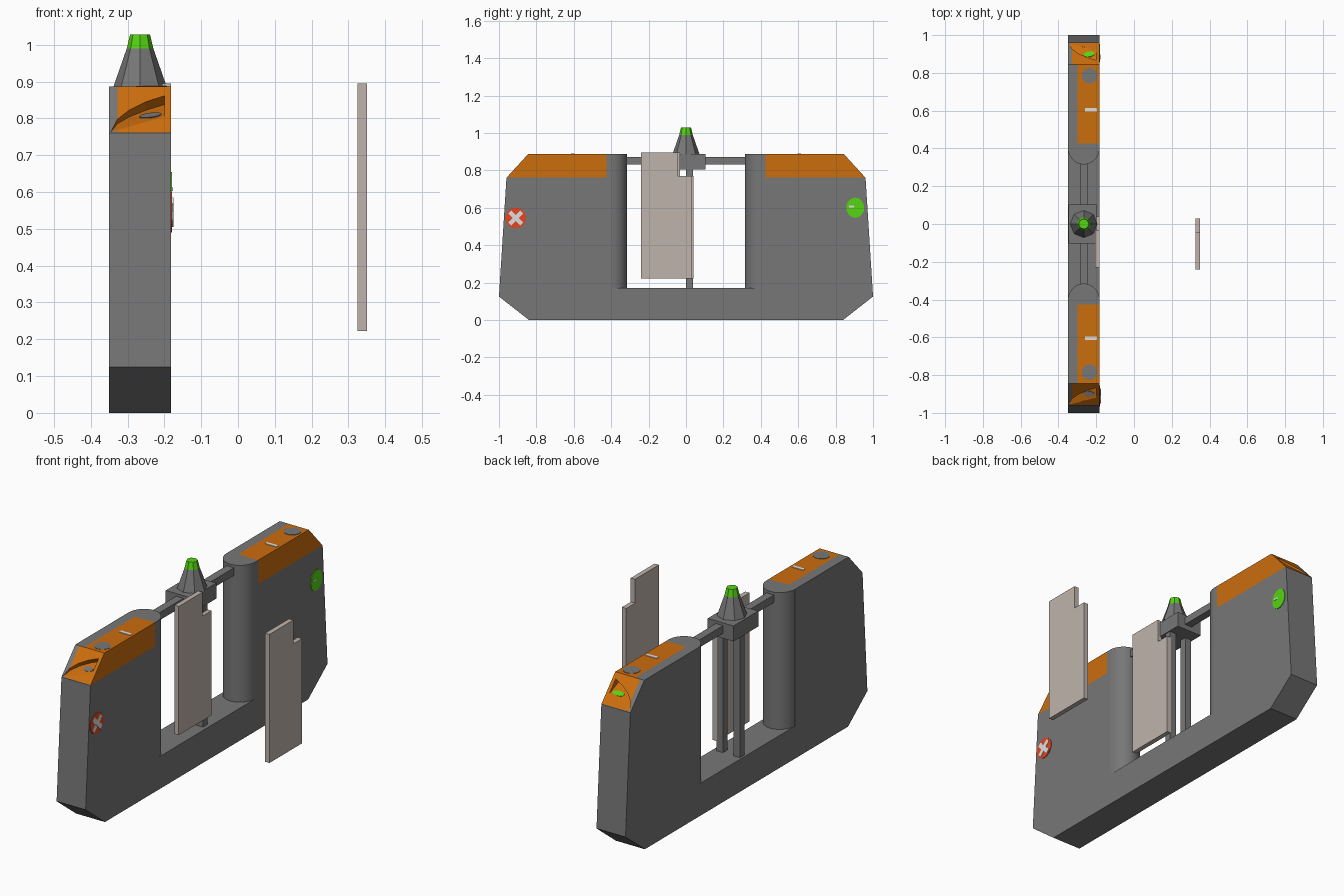
import bpy, bmesh, math
from mathutils import Vector

if "Cube" in bpy.data.objects:
    bpy.data.objects.remove(bpy.data.objects["Cube"])


def material(name, rgb):
    m = bpy.data.materials.new(name)
    m.diffuse_color = (*rgb, 1)
    m.use_nodes = True
    m.node_tree.nodes["Principled BSDF"].inputs["Base Color"].default_value = m.diffuse_color
    return m


GRAY = material("steel gray", (0.185, 0.185, 0.185))
ORANGE = material("orange", (0.60, 0.155, 0.004))
GREEN = material("signal green", (0.09, 0.66, 0.006))
RED = material("signal red", (0.78, 0.06, 0.016))
PANEL = material("warm pale gray", (0.52, 0.455, 0.415))
WHITE = material("off white", (0.75, 0.74, 0.72))

XL, XR = -0.35, -0.182      # sides of the housing
XM = -0.266                 # its middle


def finish(name, bm, mats):
    bmesh.ops.recalc_face_normals(bm, faces=bm.faces[:])
    me = bpy.data.meshes.new(name)
    bm.to_mesh(me)
    bm.free()
    for m in mats:
        me.materials.append(m)
    ob = bpy.data.objects.new(name, me)
    bpy.context.collection.objects.link(ob)
    return ob


def loft_bm(*loops):
    """Closed solid through equal-length loops of 3D points."""
    bm = bmesh.new()
    rings = [[bm.verts.new(p) for p in loop] for loop in loops]
    n = len(rings[0])
    bm.faces.new(rings[0])
    bm.faces.new(rings[-1])
    for a, b in zip(rings, rings[1:]):
        for i in range(n):
            j = (i + 1) % n
            bm.faces.new((a[i], a[j], b[j], b[i]))
    return bm


def prism_x(name, yz, x0, x1, mat):
    return finish(name, loft_bm([(x0, y, z) for y, z in yz], [(x1, y, z) for y, z in yz]), [mat])


def box(name, x0, x1, y0, y1, z0, z1, mat):
    return prism_x(name, [(y0, z0), (y1, z0), (y1, z1), (y0, z1)], x0, x1, mat)


def circle(cu, cv, r, n, r2=None):
    r2 = r if r2 is None else r2
    return [(cu + r * math.cos(2 * math.pi * i / n), cv + r2 * math.sin(2 * math.pi * i / n))
            for i in range(n)]


# Sloped cabinet end: x, distance up the slope, height off the slope
T = Vector((0, -0.115, 0.125)).normalized()
N = Vector((0, 0.125, 0.115)).normalized()


def on_slope(x, t, h, s):
    p = Vector((x, 0.96, 0.76)) + T * t + N * h
    return Vector((p.x, p.y * s, p.z))


def floor_depth(x, t):
    return 0.45 * (t - 0.005 - (x + 0.345) * 0.055 / 0.145)


def cabinet(s, label):
    # Housing with chamfered outer end, cut along the paint edges
    yz = [(0.40, 0), (0.84, 0), (1, 0.125), (0.96, 0.76), (0.845, 0.886), (0.40, 0.886)]
    bm = loft_bm([(XL, y * s, z) for y, z in yz], [(XR, y * s, z) for y, z in yz])
    for co, no in (((0, 0, 0.762), (0, 0, 1)), ((-0.298, 0, 0), (1, 0, 0)),
                   ((-0.327, 0, 0), (1, 0, 0)), ((0, 0.425 * s, 0), (0, 1, 0))):
        bmesh.ops.bisect_plane(bm, geom=bm.verts[:] + bm.edges[:] + bm.faces[:],
                               plane_co=co, plane_no=no, dist=1e-5)
    bmesh.ops.recalc_face_normals(bm, faces=bm.faces[:])
    for f in bm.faces:
        c, n = f.calc_center_median(), f.normal
        if c.z > 0.763 and abs(c.y) > 0.426:
            side = n.x > 0.9
            top = n.z > 0.95 and c.x > -0.298
            slope = abs(n.y) > 0.3 and c.x > -0.327
            f.material_index = int(side or top or slope)
    body = finish(label + "_cabinet", bm, [GRAY, ORANGE])

    # Reader recess carved into the slope
    curve = [(-0.345, 0.005), (-0.328, 0.05), (-0.295, 0.085), (-0.25, 0.115), (-0.2, 0.137)]
    bm = bmesh.new()
    for x, t in curve + [(-0.2, 0.06)]:
        bm.verts.new(on_slope(x, t, 0.02, s))
        bm.verts.new(on_slope(x, t, -floor_depth(x, t), s))
    bmesh.ops.convex_hull(bm, input=bm.verts[:])
    bmesh.ops.dissolve_limit(bm, angle_limit=0.01, verts=bm.verts[:], edges=bm.edges[:])
    for f in bm.faces:
        f.material_index = 1
    cutter = finish("recess_cutter", bm, [GRAY, ORANGE])
    cutter.hide_render = True
    mod = body.modifiers.new("recess", "BOOLEAN")
    mod.operation, mod.solver, mod.object = "DIFFERENCE", "EXACT", cutter
    bpy.context.view_layer.objects.active = body
    bpy.ops.object.modifier_apply(modifier=mod.name)
    bpy.data.objects.remove(cutter)

    # Reader spot on the recess floor
    spot = circle(-0.238, 0.077, 0.03, 16, 0.014)
    loops = [[on_slope(x, t, h - floor_depth(x, t), s) for x, t in spot] for h in (-0.001, 0.003)]
    finish(label + "_reader_spot", loft_bm(*loops), [GREEN if s > 0 else GRAY])

    # Markings on the top
    ring = circle(-0.235, 0.785 * s, 0.042, 16)
    finish(label + "_top_spot", loft_bm([(x, y, 0.884) for x, y in ring],
                                        [(x, y, 0.888) for x, y in ring]), [GRAY])
    box(label + "_card_slot", -0.26, -0.195, 0.605 * s - 0.009, 0.605 * s + 0.009,
        0.884, 0.889, WHITE)

    # Rounded inner end
    arc = [(XL, 0.43 * s)]
    for i in range(17):
        a = math.pi * i / 16
        arc.append((XM - 0.084 * math.cos(a), (0.405 - 0.09 * math.sin(a)) * s))
    arc.append((XR, 0.43 * s))
    pillar = finish(label + "_rounded_pillar", loft_bm([(x, y, 0.15) for x, y in arc],
                                                       [(x, y, 0.886) for x, y in arc]), [GRAY])
    bpy.ops.object.select_all(action="DESELECT")
    pillar.select_set(True)
    bpy.context.view_layer.objects.active = pillar
    bpy.ops.object.shade_smooth_by_angle(angle=math.radians(30))

    # Rail between pillar and centre head
    box(label + "_rail", -0.287, -0.245, min(0.09 * s, 0.33 * s), max(0.09 * s, 0.33 * s),
        0.832, 0.872, GRAY)


cabinet(-1, "front")
cabinet(1, "rear")

# Low plinth joining the cabinets
box("plinth", XL, XR, -0.41, 0.41, 0, 0.17, GRAY)

# Centre head and its two posts
box("centre_head", -0.347, -0.198, -0.102, 0.103, 0.805, 0.886, GRAY)
for i, x in enumerate((-0.32, -0.222)):
    box(f"post_{i + 1}", x - 0.019, x + 0.019, 0.0, 0.038, 0.16, 0.81, GRAY)

# Eight-sided beacon with a green cap
rings = [[(x, y, z) for x, y in circle(XM, 0, r, 8)]
         for r, z in ((0.073, 0.884), (0.036, 0.99), (0.027, 1.028))]
finish("beacon_base", loft_bm(rings[0], rings[1]), [GRAY])
finish("beacon_cap", loft_bm(rings[1], rings[2]), [GREEN])

# Notched gate panels
for name, x, dy in (("near_gate_panel", 0.325, 0), ("far_gate_panel", -0.207, 0.01)):
    yz = [(-0.24, 0.222), (0.03, 0.222), (0.03, 0.77), (-0.043, 0.77), (-0.043, 0.895), (-0.24, 0.895)]
    prism_x(name, [(y + dy, z) for y, z in yz], x, x + 0.025, PANEL)

# Entry signs on the passage side
prism_x("stop_sign", circle(-0.91, 0.545, 0.055, 20), XR - 0.002, XR + 0.003, RED)
for k in (45, 135):
    c, s = math.cos(math.radians(k)), math.sin(math.radians(k))
    bar = [(-0.91 + u * c - v * s, 0.545 + u * s + v * c)
           for u, v in ((-0.045, -0.012), (0.045, -0.012), (0.045, 0.012), (-0.045, 0.012))]
    prism_x("stop_sign_cross", bar, XR, XR + 0.005 + k * 1e-5, WHITE)
prism_x("go_sign", circle(0.905, 0.6, 0.048, 20, 0.054), XR - 0.002, XR + 0.003, GREEN)
box("go_sign_mark", XR, XR + 0.005, 0.872, 0.898, 0.602, 0.612, WHITE)
